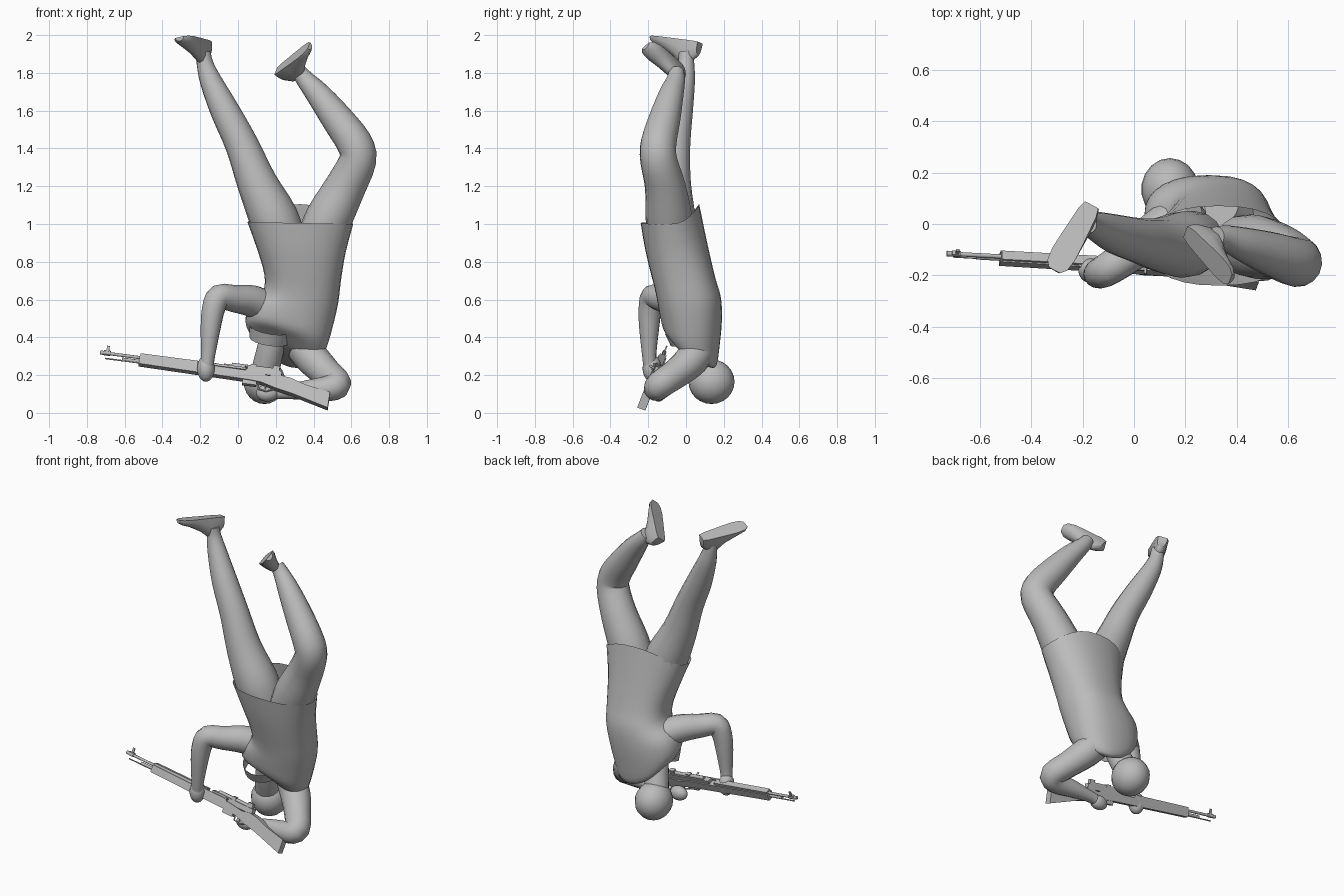
import bpy, bmesh, math
from mathutils import Vector as V

grey = bpy.data.materials.new("plain grey")
grey.diffuse_color = (0.5, 0.5, 0.5, 1)


def finish(name, bm, angle=50):
    bmesh.ops.recalc_face_normals(bm, faces=bm.faces)
    me = bpy.data.meshes.new(name)
    bm.to_mesh(me)
    bm.free()
    ob = bpy.data.objects.new(name, me)
    bpy.context.collection.objects.link(ob)
    me.materials.append(grey)
    bpy.ops.object.select_all(action='DESELECT')
    ob.select_set(True)
    bpy.context.view_layer.objects.active = ob
    bpy.ops.object.shade_smooth_by_angle(angle=math.radians(angle))
    return ob


def loft(name, rings, caps=(True, True), angle=50):
    bm = bmesh.new()
    vs = [[bm.verts.new(p) for p in r] for r in rings]
    n = len(vs[0])
    for a, b in zip(vs, vs[1:]):
        for i in range(n):
            bm.faces.new((a[i], a[(i + 1) % n], b[(i + 1) % n], b[i]))
    for use, ring in zip(caps, (vs[0], vs[-1])):
        if use:
            bm.faces.new(ring)
    return finish(name, bm, angle)


def smooth_path(rows, steps):
    """Catmull-Rom through rows of numbers"""
    out = []
    for i in range(len(rows) - 1):
        p = [rows[max(0, min(len(rows) - 1, i + k))] for k in (-1, 0, 1, 2)]
        for s in range(steps):
            t = s / steps
            out.append([0.5 * (2 * b + (c - a) * t + (2 * a - 5 * b + 4 * c - d) * t * t
                               + (3 * b - a - 3 * c + d) * t ** 3) for a, b, c, d in zip(*p)])
    return out + [list(rows[-1])]


def tube(name, rows, sides=16, steps=3, caps=(True, True)):
    """round limb through rows of x, y, z, radius"""
    rows = smooth_path(rows, steps)
    pts = [V(r[:3]) for r in rows]
    side, rings = None, []
    for i, p in enumerate(pts):
        t = (pts[min(i + 1, len(pts) - 1)] - pts[max(i - 1, 0)]).normalized()
        side = side or t.orthogonal()
        side = (side - t * side.dot(t)).normalized()
        up = t.cross(side)
        rings.append([p + (side * math.cos(a) + up * math.sin(a)) * rows[i][3]
                      for a in (2 * math.pi * k / sides for k in range(sides))])
    return loft(name, rings, caps)


def ball(name, centre, radii):
    bm = bmesh.new()
    bmesh.ops.create_uvsphere(bm, u_segments=18, v_segments=12, radius=1)
    for v in bm.verts:
        v.co = V(centre) + V([a * b for a, b in zip(v.co, radii)])
    return finish(name, bm)


# Shirt: rings from the hem down, as left x, left z, right x, right z, front y, back y, back lift
shirt = smooth_path([
    (0.05, 1.01, 0.61, 1.00, -0.24, 0.07, 0.10), (0.10, 0.87, 0.57, 0.85, -0.215, 0.11, 0.05),
    (0.14, 0.73, 0.545, 0.70, -0.18, 0.155, 0), (0.13, 0.64, 0.53, 0.58, -0.155, 0.185, 0),
    (0.06, 0.57, 0.50, 0.45, -0.14, 0.19, -0.02), (0.04, 0.48, 0.47, 0.35, -0.12, 0.18, -0.04),
    (0.07, 0.41, 0.43, 0.27, -0.07, 0.165, -0.07), (0.12, 0.37, 0.36, 0.26, -0.02, 0.14, -0.06)], 3)
rings = []
for lx, lz, rx, rz, yf, yb, lift in shirt:
    ring = []
    for k in range(28):
        a = 2 * math.pi * k / 28
        c, s = math.cos(a), math.sin(a)
        c = math.copysign(abs(c) ** 0.85, c)
        sy = math.copysign(abs(s) ** 0.85, s)
        ring.append(V(((lx + rx) / 2 + c * (rx - lx) / 2, (yf + yb) / 2 + sy * (yb - yf) / 2,
                       (lz + rz) / 2 + c * (rz - lz) / 2 + lift * max(0, s) ** 2
                       + max(0, -lift) * max(0, -s))))
    rings.append(ring)
loft("shirt", rings, (False, True))

# Head, neck and collar
ball("head", (0.14, 0.135, 0.165), (0.112, 0.122, 0.118))
tube("neck", [(0.2, 0.03, 0.45, 0.07), (0.17, 0.06, 0.33, 0.072), (0.14, 0.11, 0.2, 0.075)])
tube("collar", [(0.175, 0.0, 0.45, 0.115), (0.165, 0.02, 0.385, 0.105)], steps=1,
     caps=(False, False))

# Legs
tube("straight_leg", [
    (0.24, -0.07, 0.90, 0.12), (0.19, -0.08, 1.03, 0.13), (0.10, -0.08, 1.22, 0.106),
    (0.02, -0.065, 1.42, 0.088), (-0.07, -0.04, 1.60, 0.077), (-0.145, -0.01, 1.76, 0.058),
    (-0.175, 0.0, 1.85, 0.044), (-0.185, 0.0, 1.91, 0.04)])
tube("bent_leg", [
    (0.42, -0.08, 0.90, 0.115), (0.48, -0.09, 1.03, 0.124), (0.57, -0.11, 1.20, 0.108),
    (0.635, -0.145, 1.34, 0.098), (0.615, -0.145, 1.43, 0.095), (0.53, -0.115, 1.55, 0.085),
    (0.43, -0.08, 1.68, 0.067), (0.36, -0.055, 1.76, 0.05), (0.32, -0.05, 1.81, 0.04)])


def foot(name, heel, toe, ankle):
    heel, toe, ankle = V(heel), V(toe), V(ankle)
    f = (toe - heel).normalized()
    n = ankle - heel
    n = (n - f * n.dot(f)).normalized()
    w = f.cross(n)
    rings = []
    for s, hw, h in ((0, .03, .075), (.12, .04, .11), (.32, .044, .125), (.5, .048, .085),
                     (.75, .052, .05), (.92, .045, .035), (1, .025, .022)):
        c = heel.lerp(toe, s)
        arc = [c + w * hw * math.cos(a) + n * h * math.sin(a)
               for a in (math.pi * k / 8 for k in range(9))]
        rings.append(arc)
    return loft(name, rings)


foot("straight_leg_foot", (-0.165, 0.075, 1.96), (-0.31, -0.18, 1.99), (-0.175, 0.0, 1.84))
foot("bent_leg_foot", (0.20, -0.03, 1.81), (0.375, -0.215, 1.945), (0.35, -0.05, 1.77))

# Arms and hands
tube("front_arm", [
    (0.18, 0.03, 0.54, 0.09), (0.08, -0.04, 0.59, 0.085), (-0.02, -0.12, 0.605, 0.072),
    (-0.10, -0.175, 0.615, 0.065), (-0.13, -0.19, 0.55, 0.061), (-0.145, -0.195, 0.45, 0.053),
    (-0.158, -0.195, 0.31, 0.038), (-0.165, -0.19, 0.25, 0.036)])
ball("front_hand", (-0.17, -0.18, 0.235), (0.047, 0.05, 0.07))
tube("rear_arm", [
    (0.34, 0.07, 0.35, 0.09), (0.40, 0.03, 0.28, 0.09), (0.47, -0.05, 0.21, 0.08),
    (0.525, -0.13, 0.155, 0.075), (0.48, -0.155, 0.13, 0.068), (0.36, -0.14, 0.12, 0.052),
    (0.24, -0.13, 0.11, 0.036), (0.20, -0.13, 0.105, 0.034)])
ball("rear_hand", (0.155, -0.145, 0.105), (0.06, 0.04, 0.045))

# Rifle: local axes along (muzzle to butt), up and sideways
muzzle = V((-0.73, -0.115, 0.32))
along = V((1, -0.055, -0.13)).normalized()
up = V((0.1, 0.36, 0.92))
up = (up - along * up.dot(along)).normalized()
out = along.cross(up)


def at(s, t, w=0):
    return muzzle + along * s + up * t + out * w


def plate(name, outline, half, shift=0):
    return loft(name, [[at(s, t, shift + w) for s, t in outline] for w in (-half, half)], angle=30)


def box(name, s0, s1, t0, t1, half, shift=0):
    return plate(name, [(s0, t0), (s1, t0), (s1, t1), (s0, t1)], half, shift)


def rod(name, pts, r, sides=8):
    return tube(name, [(*at(*p), r) for p in pts], sides, 1)


plate("rifle_stock", [
    (0.212, -0.042), (0.80, -0.052), (0.87, -0.057), (0.95, -0.08), (1.04, -0.098),
    (1.238, -0.152), (1.238, -0.065), (1.10, -0.038), (1.02, -0.012), (0.96, -0.004),
    (0.90, -0.015), (0.80, -0.002), (0.212, 0.004)], 0.023)
box("handguard", 0.215, 0.62, 0.0, 0.018, 0.018)
rod("barrel", [(0, 0), (0.25, 0)], 0.0085, 10)
rod("muzzle_brake", [(0.0, 0), (0.05, 0)], 0.011, 10)
rod("under_rod", [(0.03, -0.03), (0.22, -0.03)], 0.004, 6)
rod("gas_cylinder", [(0.12, -0.022), (0.22, -0.022)], 0.009)
box("front_sight", 0.032, 0.046, 0, 0.042, 0.004)
box("sight_base", 0.02, 0.055, -0.01, 0.014, 0.008)
box("receiver", 0.66, 0.97, -0.01, 0.022, 0.017)
rod("bolt", [(0.70, 0.026), (0.94, 0.026)], 0.012)
box("rear_sight", 0.92, 0.955, 0.02, 0.05, 0.012)
box("clip_guide", 0.80, 0.83, 0.02, 0.042, 0.012)
box("operating_rod", 0.52, 0.78, 0.0, 0.012, 0.005, 0.024)
rod("bolt_handle", [(0.78, 0.012, 0.015), (0.78, 0.016, 0.045)], 0.006)
box("magazine", 0.77, 0.845, -0.075, -0.04, 0.016)
rod("trigger_guard", [(0.85, -0.05), (0.86, -0.09), (0.90, -0.098), (0.94, -0.08)], 0.005, 6)
rod("trigger", [(0.89, -0.05), (0.895, -0.085)], 0.004, 6)
